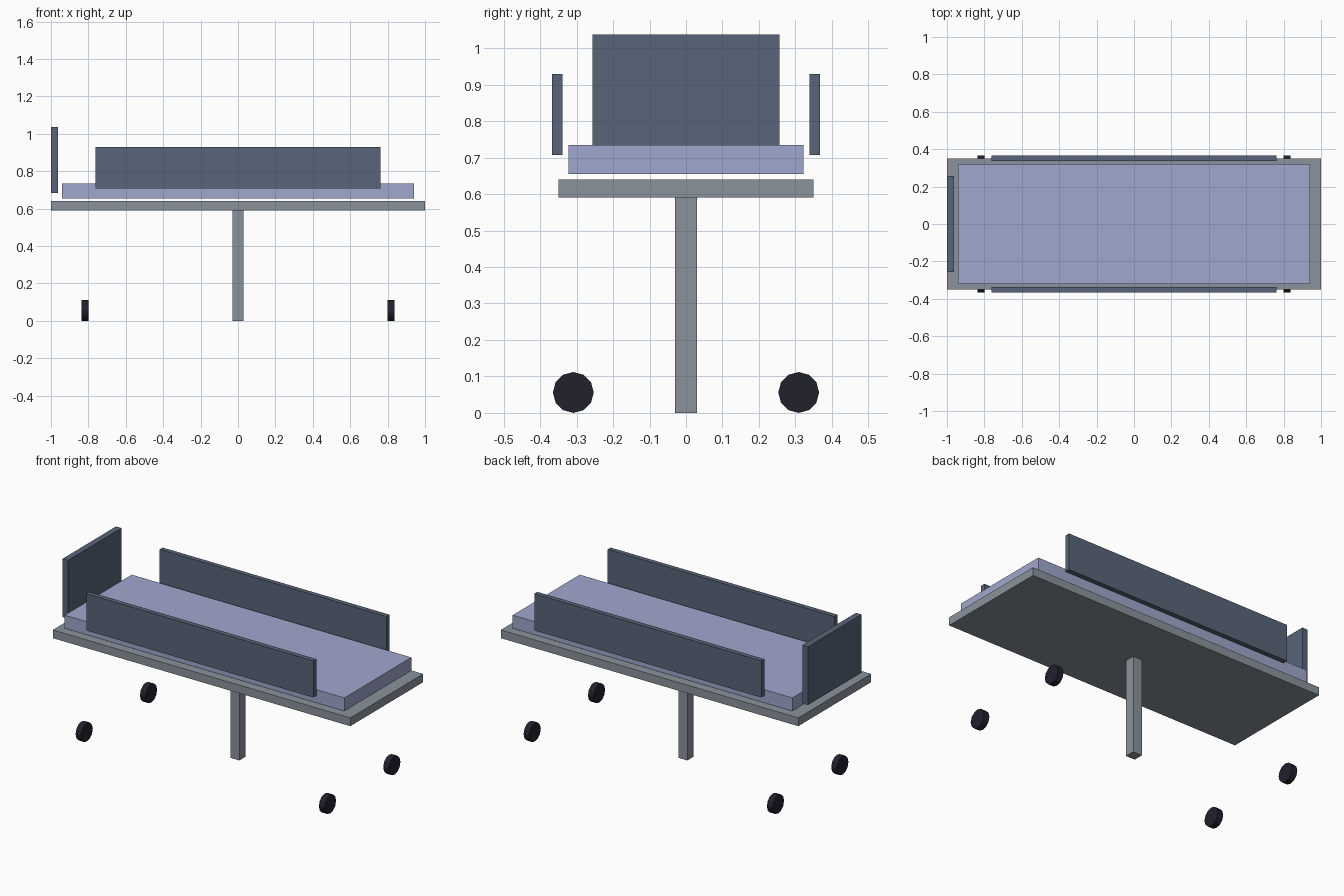
import bpy
import math

cube = bpy.data.objects.get("Cube")
if cube:
    bpy.data.objects.remove(cube, do_unlink=True)


def material(name, color):
    mat = bpy.data.materials.new(name)
    mat.use_nodes = True
    mat.diffuse_color = (*color, 1)
    mat.node_tree.nodes["Principled BSDF"].inputs["Base Color"].default_value = (*color, 1)
    return mat


steel = material("grey metal", (0.26, 0.29, 0.33))
fabric = material("lavender fabric", (0.35, 0.39, 0.61))
slate = material("slate blue panel", (0.10, 0.13, 0.19))
rubber = material("black rubber", (0.015, 0.015, 0.026))


def box(name, low, high, mat):
    """Box spanning two opposite corners."""
    center = [(a + b) / 2 for a, b in zip(low, high)]
    bpy.ops.mesh.primitive_cube_add(size=1, location=center)
    obj = bpy.context.object
    obj.name = name
    obj.scale = [b - a for a, b in zip(low, high)]
    bpy.ops.object.transform_apply(location=False, rotation=False, scale=True)
    obj.data.materials.append(mat)


# Bed platform on its central column
box("bed_frame", (-1, -0.35, 0.59), (1, 0.35, 0.64), steel)
box("support_column", (-0.03, -0.03, 0), (0.03, 0.03, 0.59), steel)

# Mattress and headboard
box("mattress", (-0.94, -0.322, 0.655), (0.94, 0.322, 0.735), fabric)
box("headboard", (-1, -0.257, 0.683), (-0.963, 0.257, 1.037), slate)

# Side rails and caster wheels
RADIUS = 0.056
for side, y in (("right", -1), ("left", 1)):
    y0, y1 = sorted((y * 0.338, y * 0.367))
    box(f"{side}_side_rail", (-0.763, y0, 0.707), (0.763, y1, 0.93), slate)
    for end, x in (("head", -1), ("foot", 1)):
        bpy.ops.mesh.primitive_cylinder_add(
            vertices=12, radius=RADIUS, depth=0.037,
            location=(x * 0.818, y * 0.309, RADIUS),
            rotation=(0, math.pi / 2, 0))
        wheel = bpy.context.object
        wheel.name = f"{side}_{end}_wheel"
        wheel.data.materials.append(rubber)
